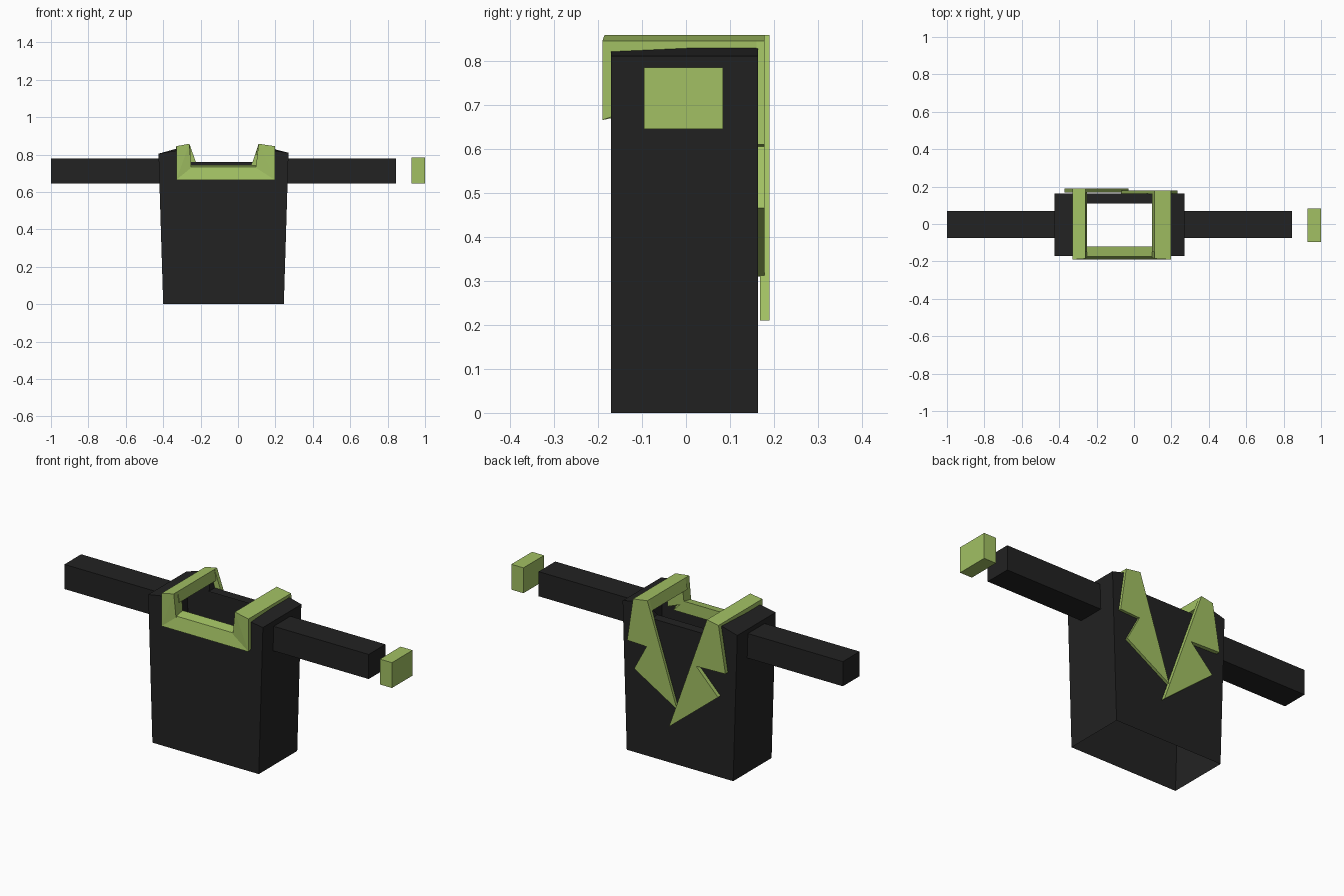
import bpy, bmesh

if "Cube" in bpy.data.objects:
    bpy.data.objects.remove(bpy.data.objects["Cube"])


def material(name, rgb):
    m = bpy.data.materials.new(name)
    m.diffuse_color = (*rgb, 1)
    m.use_nodes = True
    m.node_tree.nodes["Principled BSDF"].inputs["Base Color"].default_value = m.diffuse_color
    return m


BLACK = material("black_cloth", (0.016, 0.016, 0.016))
GREEN = material("green_trim", (0.36, 0.53, 0.125))


def finish(name, bm, mat):
    bmesh.ops.recalc_face_normals(bm, faces=bm.faces)
    me = bpy.data.meshes.new(name)
    bm.to_mesh(me)
    bm.free()
    me.materials.append(mat)
    ob = bpy.data.objects.new(name, me)
    bpy.context.collection.objects.link(ob)
    return ob


def hull(name, pts, mat):
    """Convex solid around a few corner points."""
    bm = bmesh.new()
    for p in pts:
        bm.verts.new(p)
    bmesh.ops.convex_hull(bm, input=bm.verts)
    return finish(name, bm, mat)


def box(name, x, y, z, mat):
    return hull(name, [(a, b, c) for a in x for b in y for c in z], mat)


def plate(name, outline, y0, y1, mat):
    """Outline in x and z, given thickness along y."""
    bm = bmesh.new()
    f = bm.faces.new([bm.verts.new((x, y0, z)) for x, z in outline])
    r = bmesh.ops.extrude_face_region(bm, geom=[f])
    for v in r["geom"]:
        if isinstance(v, bmesh.types.BMVert):
            v.co.y = y1
    return finish(name, bm, mat)


# Body: open at the hem, with a notched neck opening between the shoulders
def panel(y, neck_z, peak):
    return [(-0.40, y, 0), (0.245, y, 0), (0.27, y, 0.81), (0.13, y, peak),
            (0.095, y, neck_z), (-0.255, y, neck_z), (-0.28, y, peak), (-0.425, y, 0.805)]


bm = bmesh.new()
front = [bm.verts.new(p) for p in panel(-0.17, 0.70, 0.83)]
back = [bm.verts.new(p) for p in panel(0.163, 0.76, 0.845)]
bm.faces.new(front)
bm.faces.new(back[::-1])
for i, j in ((1, 2), (2, 3), (6, 7), (7, 0)):
    bm.faces.new((front[i], front[j], back[j], back[i]))
# ledges in front of and behind the neck hole, with closing side walls
for row, y, z in ((front, -0.12, 0.70), (back, 0.11, 0.76)):
    a, b = bm.verts.new((0.095, y, z)), bm.verts.new((-0.255, y, z))
    bm.faces.new((row[4], row[5], b, a))
    bm.faces.new((row[3], row[4], a))
    bm.faces.new((row[6], row[5], b))
finish("shirt_body", bm, BLACK)

# Sleeves and the separate cuff
box("left_sleeve", (-1.0, -0.415), (-0.075, 0.07), (0.645, 0.78), BLACK)
box("right_sleeve", (0.26, 0.845), (-0.075, 0.07), (0.645, 0.78), BLACK)
box("cuff", (0.927, 1.0), (-0.095, 0.084), (0.645, 0.784), GREEN)

# Collar: sloped front bar
hull("collar_front",
     [(x, -0.19, 0.665) for x in (-0.33, 0.197)] +
     [(x, -0.12, 0.68) for x in (-0.30, 0.16)] +
     [(x, -0.175, 0.735) for x in (-0.28, 0.14)] +
     [(x, -0.12, 0.745) for x in (-0.255, 0.095)], GREEN)

# Collar sides: front upright and shoulder bar
for side, outer, inner, ridge in (("left", -0.33, -0.25, -0.26),
                                  ("right", 0.197, 0.095, 0.11)):
    hull(side + "_collar_upright",
         [(outer, -0.19, 0.665), (outer, -0.19, 0.845), (ridge, -0.185, 0.858),
          (inner, -0.18, 0.73), (outer, -0.12, 0.69), (outer, -0.12, 0.845),
          (ridge, -0.12, 0.858), (inner, -0.12, 0.73)], GREEN)
    y_end = 0.19 if side == "left" else 0.175
    hull(side + "_collar_bar",
         [(x, y, z) for y in (-0.15, y_end)
          for x, z in ((outer, 0.80), (outer, 0.845), (ridge, 0.858), (inner, 0.80))], GREEN)

# Notched lapels, one overlapping the other
plate("left_lapel",
      [(-0.33, 0.845), (-0.26, 0.858), (-0.03, 0.21), (-0.327, 0.45),
       (-0.195, 0.585), (-0.372, 0.59)], 0.168, 0.19, GREEN)
plate("right_lapel",
      [(0.197, 0.845), (0.11, 0.858), (-0.07, 0.31), (0.19, 0.465),
       (0.115, 0.605), (0.232, 0.61)], 0.16, 0.178, GREEN)
